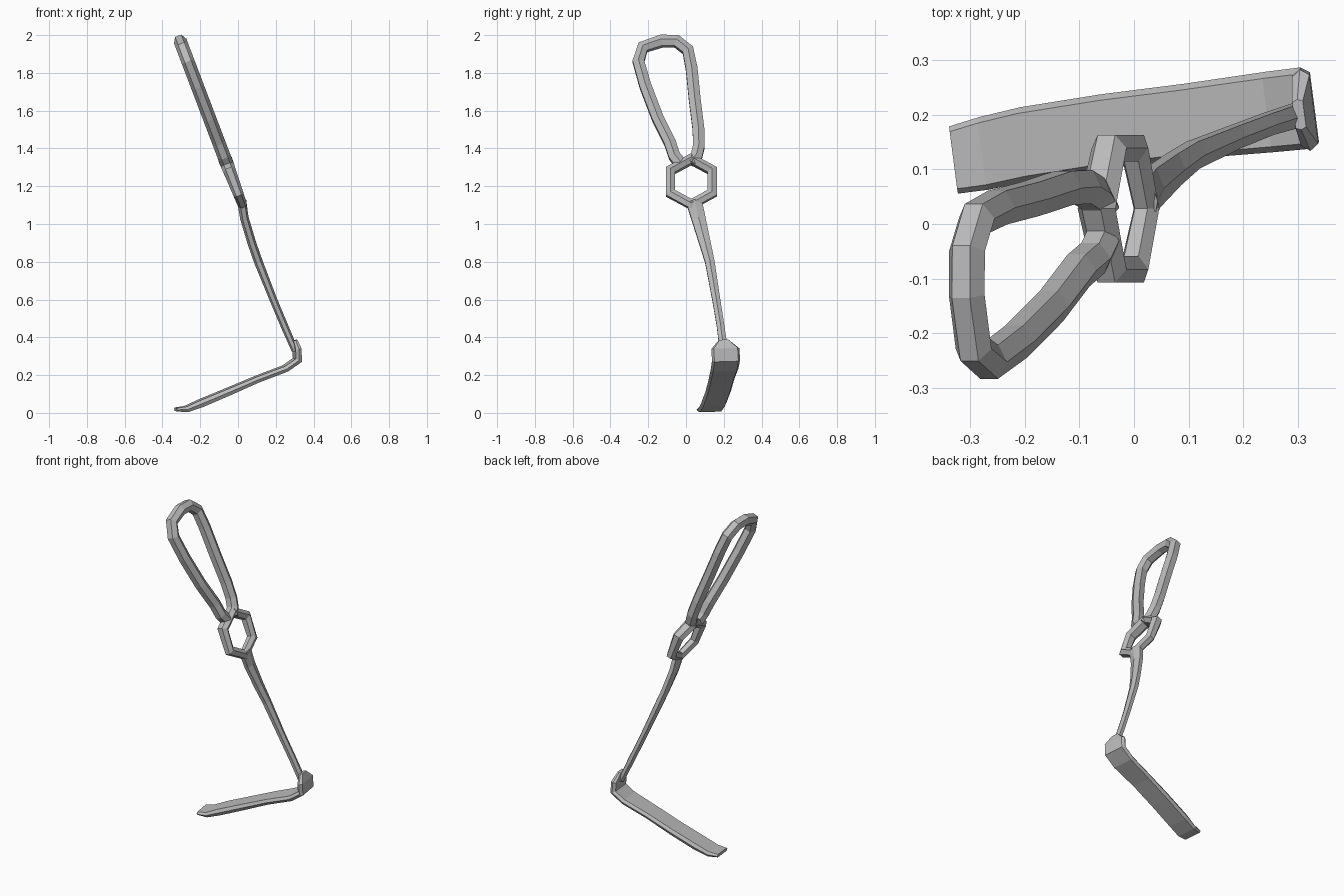
import bpy, bmesh, math
from mathutils import Vector

if "Cube" in bpy.data.objects:
    bpy.data.objects.remove(bpy.data.objects["Cube"], do_unlink=True)

steel = bpy.data.materials.new("brushed steel grey")
steel.use_nodes = True
colour = (0.5, 0.5, 0.5, 1)
steel.diffuse_color = colour
steel.node_tree.nodes["Principled BSDF"].inputs["Base Color"].default_value = colour

HEX = [(1, 0), (.5, 1), (-.5, 1), (-1, 0), (-.5, -1), (.5, -1)]
STRIP = [(1, 0), (.85, 1), (-.85, 1), (-1, 0), (-.85, -1), (.85, -1)]


def sweep(name, stations, axis, profile=HEX, closed=False):
    """Loft a profile along (x, y, z, half size on axis, half size across)."""
    axis = Vector(axis).normalized()
    pts = [Vector(s[:3]) for s in stations]
    n, k = len(pts), len(profile)
    bm = bmesh.new()
    rings = []
    for i, p in enumerate(pts):
        after = pts[(i + 1) % n] if closed else pts[min(i + 1, n - 1)]
        before = pts[i - 1] if closed else pts[max(i - 1, 0)]
        tangent = (after - p).normalized() + (p - before).normalized()
        across = tangent.cross(axis).normalized()
        a, b = stations[i][3:]
        rings.append([bm.verts.new(p + axis * a * u + across * b * v) for u, v in profile])
    for i in range(n if closed else n - 1):
        r, s = rings[i], rings[(i + 1) % n]
        for j in range(k):
            bm.faces.new((r[j], r[(j + 1) % k], s[(j + 1) % k], s[j]))
    if not closed:
        bm.faces.new(rings[0])
        bm.faces.new(rings[-1])
    bmesh.ops.recalc_face_normals(bm, faces=bm.faces)
    mesh = bpy.data.meshes.new(name)
    bm.to_mesh(mesh)
    bm.free()
    mesh.materials.append(steel)
    obj = bpy.data.objects.new(name, mesh)
    bpy.context.collection.objects.link(obj)
    return obj


def lean(z):
    """Sideways position of the tilted handle plane at a height."""
    return 0.442 - 0.38 * z


handle_normal = (0.935, 0, 0.355)

# Long teardrop grip loop, its ends converging on the finger ring
loop = [(-.03, 1.32), (-.062, 1.36), (-.085, 1.43), (-.15, 1.56), (-.215, 1.73),
        (-.252, 1.86), (-.228, 1.935), (-.13, 1.968), (-.05, 1.967), (.01, 1.92),
        (.03, 1.82), (.046, 1.66), (.066, 1.5), (.068, 1.41), (.056, 1.36), (.03, 1.32)]
sweep("grip_loop", [(lean(z), y, z, .035, .031) for y, z in loop], handle_normal)

# Small hexagonal finger ring, slimmer towards the shaft
ring = []
for i in range(6):
    t = math.radians(90 + 60 * i)
    z = 1.223 + .12 * math.sin(t)
    ring.append((lean(z), .028 + .128 * math.cos(t), z, .031 + .006 * math.sin(t), .028))
sweep("finger_ring", ring, handle_normal, closed=True)

# Tapering shaft
sweep("shaft", [(.02, .042, 1.12, .025, .042), (.034, .066, 1.03, .023, .037),
                (.073, .1, .9, .023, .03), (.108, .126, .8, .023, .025),
                (.187, .16, .6, .02, .021), (.246, .183, .46, .02, .02),
                (.302, .2, .33, .018, .022)], handle_normal)

# Knob bending into the broad flat blade
blade = [(.302, .2, .385, .028, .01), (.313, .208, .34, .075, .016),
         (.314, .212, .28, .075, .018), (.25, .205, .235, .074, .016),
         (.1, .188, .178, .069, .016), (-.05, .17, .113, .068, .018),
         (-.2, .146, .05, .068, .019), (-.275, .129, .02, .067, .015),
         (-.33, .117, .018, .062, .009)]
sweep("blade", blade, (-.13, 1, .03), STRIP)
